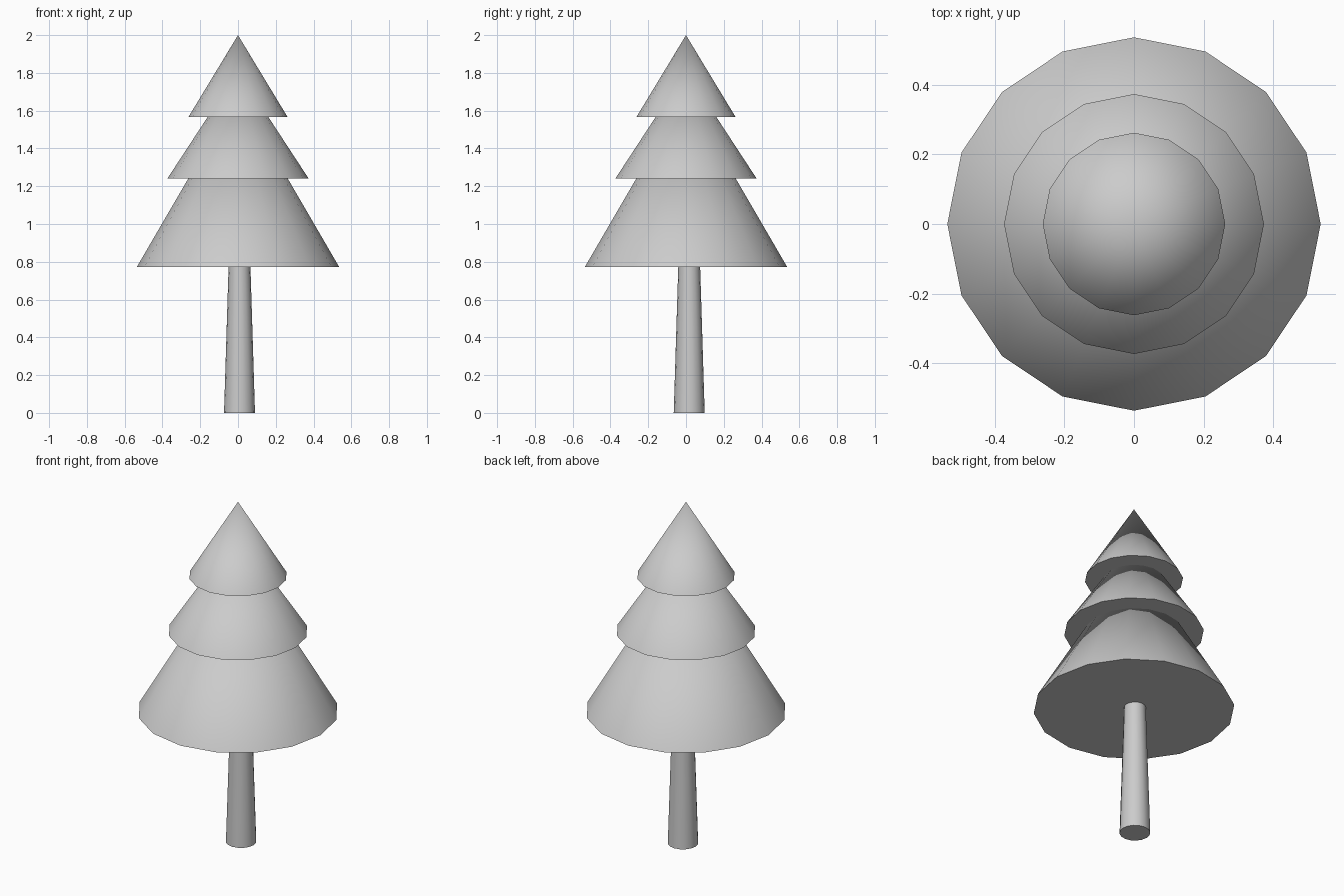
import bpy
import math

if "Cube" in bpy.data.objects:
    bpy.data.objects.remove(bpy.data.objects["Cube"])


def cone(name, x, y, z0, z1, r0, r1=0.0, sides=16):
    """Upright cone or tapered cylinder with smooth sides and a crisp rim."""
    bpy.ops.mesh.primitive_cone_add(
        vertices=sides, radius1=r0, radius2=r1, depth=z1 - z0,
        location=(x, y, (z0 + z1) / 2))
    obj = bpy.context.object
    obj.name = name
    bpy.ops.object.shade_smooth_by_angle(angle=math.radians(35))
    return obj


# Tapered trunk, slightly off centre, ending inside the lowest tier
cone("trunk", 0.008, 0.017, 0.0, 0.9, 0.082, 0.054)

# Foliage: three nested cones (name, base height, tip height, base radius)
for name, base, tip, radius in (
        ("lower_foliage", 0.772, 1.693, 0.536),
        ("middle_foliage", 1.242, 1.812, 0.373),
        ("upper_foliage", 1.567, 2.0, 0.262)):
    cone(name, 0, 0, base, tip, radius)
